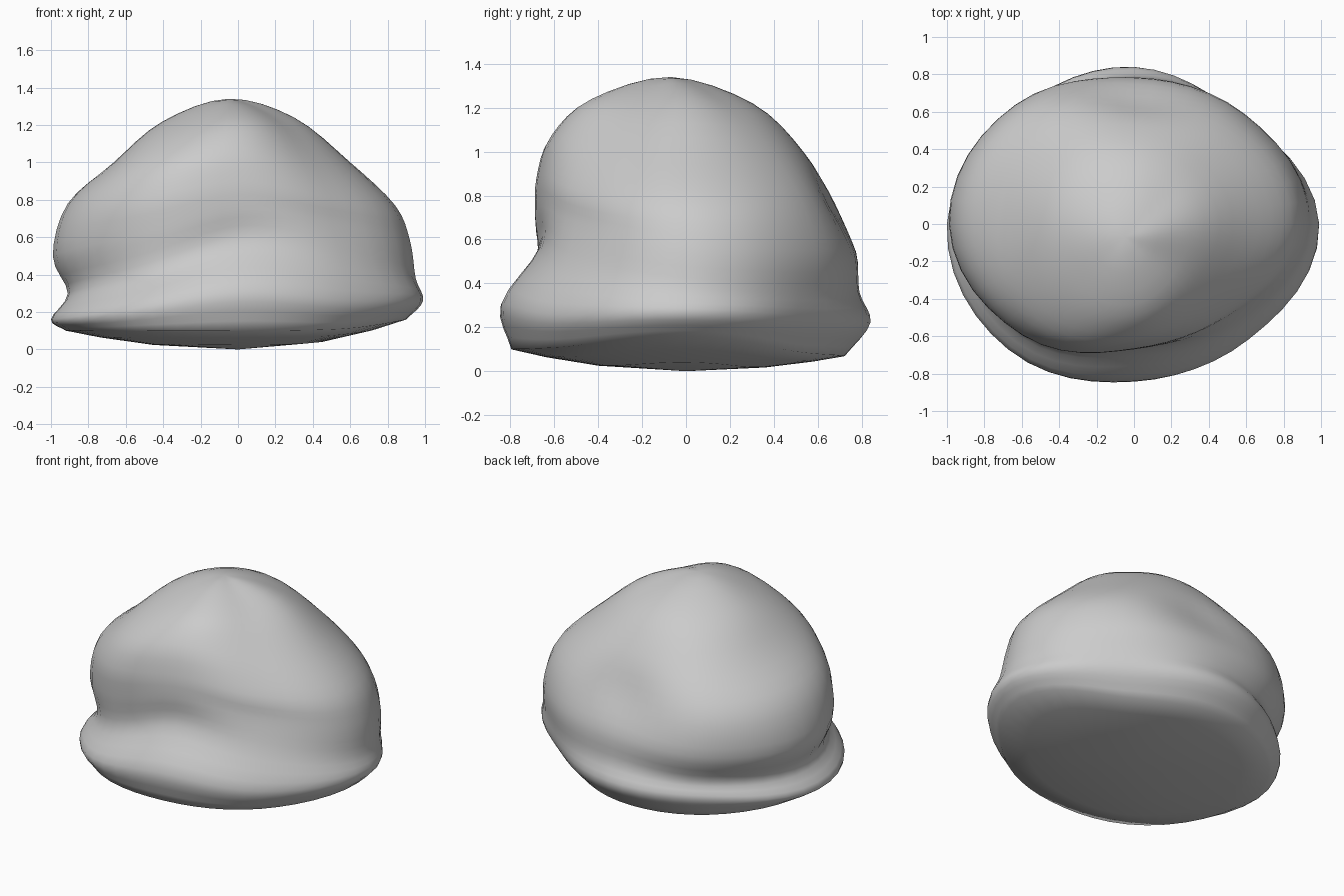
import bpy, bmesh, math
from mathutils import Vector

if "Cube" in bpy.data.objects:
    bpy.data.objects.remove(bpy.data.objects["Cube"])

# Side profiles every 45 degrees from +x: (radius, z) for
# base edge, rim, groove, bulge, shoulder, upper dome, crown
PROFILES = [
    [(.90, .16), (.99, .26), (.95, .38), (.92, .58), (.84, .77), (.60, 1.0), (.30, 1.24)],
    [(.70, .09), (.80, .22), (.82, .36), (.83, .55), (.75, .77), (.55, 1.0), (.28, 1.22)],
    [(.72, .07), (.84, .22), (.79, .36), (.77, .55), (.65, .77), (.53, 1.0), (.30, 1.22)],
    [(.80, .07), (.87, .20), (.83, .31), (.90, .50), (.84, .76), (.62, 1.0), (.35, 1.22)],
    [(.92, .10), (1.0, .16), (.91, .30), (.99, .50), (.91, .78), (.66, 1.0), (.40, 1.22)],
    [(.90, .10), (.95, .20), (.83, .38), (.84, .60), (.83, .80), (.72, 1.0), (.44, 1.21)],
    [(.79, .10), (.84, .31), (.67, .56), (.67, .75), (.66, .90), (.60, 1.08), (.43, 1.24)],
    [(.80, .11), (.87, .26), (.77, .49), (.71, .68), (.68, .82), (.55, 1.02), (.33, 1.22)],
]
APEX = Vector((-.05, -.07, 1.34))
SUB = 4                       # steps between profile points
SEG = 6                       # steps between directions


def spline(a, b, c, d, t):
    return 0.5 * (2 * b + (c - a) * t + (2 * a - 5 * b + 4 * c - d) * t * t
                  + (3 * b - a - 3 * c + d) * t ** 3)


# Blend the profiles around the circle
count = 8 * SEG
levels = []
for k in range(7):
    ring = []
    for i in range(count):
        p, t = divmod(i, SEG)
        q = [Vector(PROFILES[(p + o) % 8][k]) for o in (-1, 0, 1, 2)]
        rz = spline(*q, t / SEG)
        a = math.tau * i / count
        ring.append(Vector((rz.x * math.cos(a), rz.x * math.sin(a), rz.y)))
    levels.append(ring)

# Skin smooth rings from the base edge to the crown
bm = bmesh.new()
rings = []


def add_ring(points):
    rings.append([bm.verts.new(p) for p in points])


for f in (.5, .8):
    add_ring([Vector((p.x * f, p.y * f, p.z * f * f)) for p in levels[0]])
half = count // 2
cols = []
for i in range(count):
    col = [ring[i] for ring in levels]
    first = col[0] * 2 - col[1]
    cols.append([first] + col + [APEX, levels[-1][(i + half) % count]])
for k in range(1, 8):
    for s in range(SUB):
        add_ring([spline(*c[k - 1:k + 3], s / SUB) for c in cols])
for lo, hi in zip(rings, rings[1:]):
    for i in range(count):
        j = (i + 1) % count
        bm.faces.new((lo[i], lo[j], hi[j], hi[i]))

# Close the shallow underside and the crown
bottom = bm.verts.new((0, 0, 0))
top = bm.verts.new(APEX)
for i in range(count):
    j = (i + 1) % count
    bm.faces.new((bottom, rings[0][j], rings[0][i]))
    bm.faces.new((top, rings[-1][i], rings[-1][j]))
bmesh.ops.recalc_face_normals(bm, faces=bm.faces)
for face in bm.faces:
    face.smooth = True

mesh = bpy.data.meshes.new("boulder")
bm.to_mesh(mesh)
bm.free()
boulder = bpy.data.objects.new("boulder", mesh)
bpy.context.collection.objects.link(boulder)
